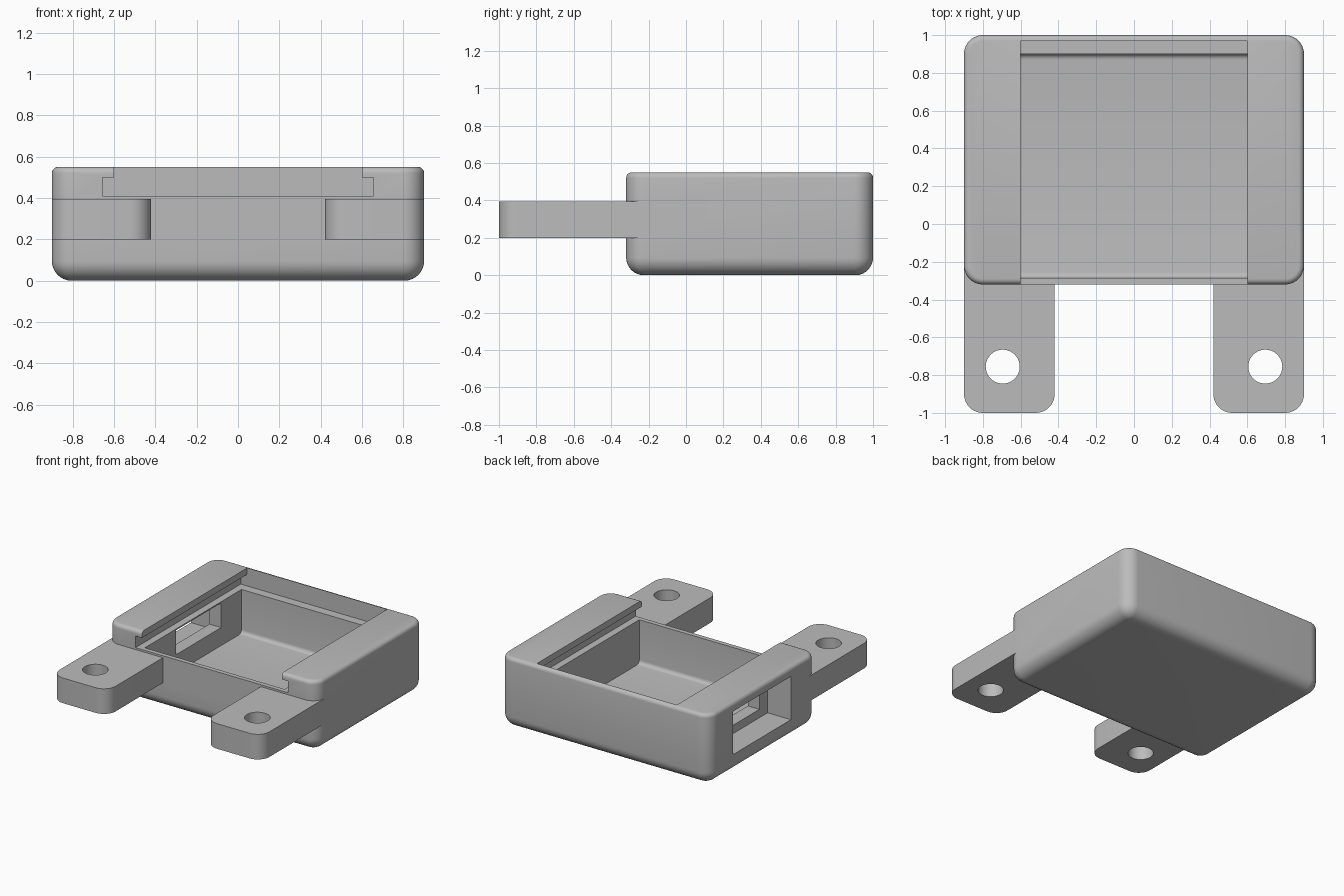
import bpy, bmesh, math

if "Cube" in bpy.data.objects:
    bpy.data.objects.remove(bpy.data.objects["Cube"])

GREY = bpy.data.materials.new("plain grey")
GREY.diffuse_color = (0.5, 0.5, 0.5, 1)
GREY.use_nodes = True
GREY.node_tree.nodes["Principled BSDF"].inputs["Base Color"].default_value = GREY.diffuse_color


def rounded_rect(x0, x1, y0, y1, radii, steps=10):
    """Outline of a rectangle; radii run from front left, counter-clockwise."""
    corners = [(x0, y0, 1, 1), (x1, y0, -1, 1), (x1, y1, -1, -1), (x0, y1, 1, -1)]
    pts = []
    for i, ((x, y, sx, sy), r) in enumerate(zip(corners, radii)):
        if r == 0:
            pts.append((x, y))
            continue
        for k in range(steps + 1):
            a = math.pi * (1 + i / 2 + k / steps / 2)
            pts.append((x + sx * r + r * math.cos(a), y + sy * r + r * math.sin(a)))
    return pts


def loft(name, rings):
    """Solid through a stack of (outline, z) rings."""
    bm = bmesh.new()
    loops = [[bm.verts.new((x, y, z)) for x, y in pts] for pts, z in rings]
    n = len(loops[0])
    for a, b in zip(loops, loops[1:]):
        for i in range(n):
            j = (i + 1) % n
            bm.faces.new((a[i], a[j], b[j], b[i]))
    bm.faces.new(loops[0][::-1])
    bm.faces.new(loops[-1])
    bmesh.ops.recalc_face_normals(bm, faces=bm.faces)
    me = bpy.data.meshes.new(name)
    bm.to_mesh(me)
    bm.free()
    ob = bpy.data.objects.new(name, me)
    bpy.context.collection.objects.link(ob)
    me.materials.append(GREY)
    return ob


def box(name, x0, x1, y0, y1, z0, z1):
    outline = rounded_rect(x0, x1, y0, y1, (0, 0, 0, 0))
    return loft(name, [(outline, z0), (outline, z1)])


def combine(target, tool, operation):
    bpy.context.view_layer.objects.active = target
    mod = target.modifiers.new(operation, 'BOOLEAN')
    mod.operation, mod.solver, mod.object = operation, 'EXACT', tool
    bpy.ops.object.modifier_apply(modifier=mod.name)
    bpy.data.objects.remove(tool)


# Case body: large round on the bottom edge, small round on the top edge
profile = []
for k in range(9):
    a = math.pi / 2 * k / 8
    profile.append((0.095 * (1 - math.sin(a)), 0.095 * (1 - math.cos(a))))
for k in range(6):
    a = math.pi / 2 * k / 5
    profile.append((0.03 * (1 - math.cos(a)), 0.52 + 0.03 * math.sin(a)))
case = loft("case", [(rounded_rect(-0.9 + d, 0.9 - d, -0.32 + d, 1 - d, [0.1 - d] * 4), z)
                     for d, z in profile])

# Mounting arms with screw holes
for s in (-1, 1):
    x0, x1 = sorted((s * 0.9, s * 0.42))
    outline = rounded_rect(x0, x1, -1, -0.2, (0.1, 0.1, 0, 0))
    combine(case, loft("arm", [(outline, 0.2), (outline, 0.395)]), 'UNION')
    hx = s * 0.695
    hole = rounded_rect(hx - 0.09, hx + 0.09, -0.845, -0.665, [0.0899] * 4)
    combine(case, loft("hole", [(hole, 0.1), (hole, 0.5)]), 'DIFFERENCE')

# Main cavity, with a small fillet where the floor meets front and back walls
levels = []
for k in range(6):
    a = math.pi / 2 * k / 5
    levels.append((0.03 * (1 - math.sin(a)), 0.07 + 0.03 * (1 - math.cos(a))))
levels.append((0, 0.45))
combine(case, loft("cavity", [(rounded_rect(-0.6, 0.6, -0.285 + d, 0.9 - d, (0, 0, 0, 0)), z)
                              for d, z in levels]), 'DIFFERENCE')

# Sliding lid channel: wide groove below, narrower opening above
combine(case, box("groove", -0.655, 0.655, -0.5, 0.97, 0.41, 0.5), 'DIFFERENCE')
combine(case, box("opening", -0.6, 0.6, -0.5, 0.97, 0.45, 0.7), 'DIFFERENCE')

# Port on the left side: outer recess and inner window
combine(case, box("recess", -1, -0.7, 0.0, 0.71, 0.145, 0.48), 'DIFFERENCE')
combine(case, box("window", -0.75, -0.55, 0.1, 0.65, 0.21, 0.4), 'DIFFERENCE')

# Smooth the rounds and keep the hard edges
case.select_set(True)
bpy.context.view_layer.objects.active = case
bpy.ops.object.shade_smooth_by_angle(angle=math.radians(30))
